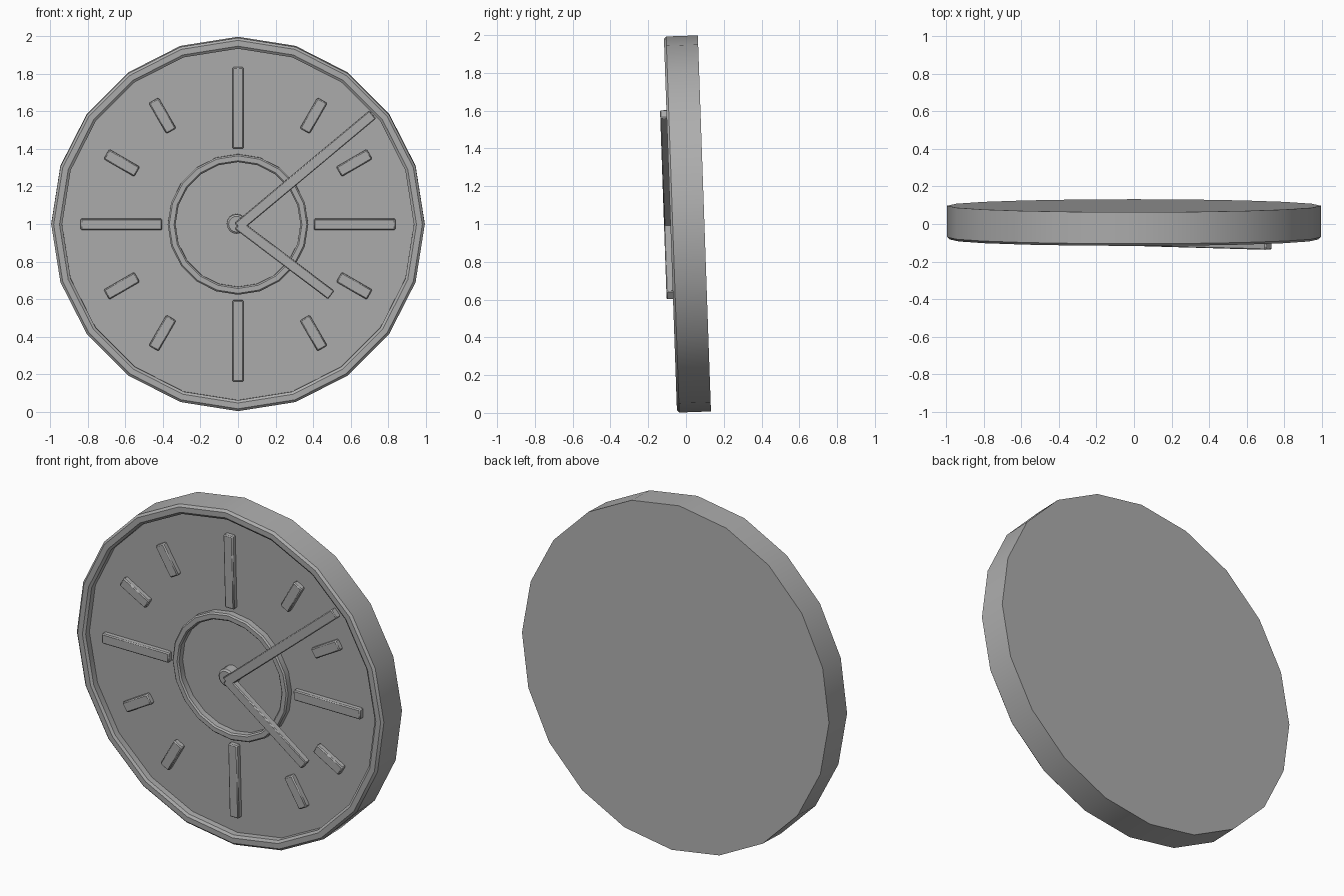
import bpy, bmesh, math
from mathutils import Matrix, Vector

cube = bpy.data.objects.get("Cube")
if cube:
    bpy.data.objects.remove(cube, do_unlink=True)

GREY = (0.42, 0.42, 0.42, 1)
grey = bpy.data.materials.new("plain grey")
grey.diffuse_color = GREY
grey.use_nodes = True
grey.node_tree.nodes["Principled BSDF"].inputs["Base Color"].default_value = GREY

# The whole clock leans slightly forward at the top
LEAN = Matrix.Translation((0, 0.0075, 1.0)) @ Matrix.Rotation(math.radians(2), 4, 'X')
SIDES = 20
FRONT, BACK, FLOOR = -0.09, 0.09, -0.045


def finish(name, bm, bevel=0):
    bmesh.ops.recalc_face_normals(bm, faces=bm.faces)
    mesh = bpy.data.meshes.new(name)
    bm.to_mesh(mesh)
    bm.free()
    mesh.materials.append(grey)
    obj = bpy.data.objects.new(name, mesh)
    bpy.context.collection.objects.link(obj)
    obj.matrix_world = LEAN
    if bevel:
        mod = obj.modifiers.new("edge bevel", 'BEVEL')
        mod.width = bevel
        mod.segments = 1
    bpy.ops.object.select_all(action='DESELECT')
    obj.select_set(True)
    bpy.context.view_layer.objects.active = obj
    bpy.ops.object.shade_smooth_by_angle(angle=math.radians(25))
    return obj


def lathe(name, profile, sides, closed=False, centre=(0, 0)):
    """Turn a (radius, depth) profile around the dial axis, with a corner at the top."""
    bm = bmesh.new()
    rings = []
    for r, y in profile:
        ring = []
        for i in range(sides):
            a = math.tau * i / sides
            ring.append(bm.verts.new((centre[0] + r * math.sin(a), y,
                                      centre[1] + r * math.cos(a))))
        rings.append(ring)
    pairs = list(zip(rings, rings[1:]))
    if closed:
        pairs.append((rings[-1], rings[0]))
    else:
        bm.faces.new(rings[0])
        bm.faces.new(rings[-1])
    for a, b in pairs:
        for i in range(sides):
            j = (i + 1) % sides
            bm.faces.new((a[i], a[j], b[j], b[i]))
    return finish(name, bm)


def bar(name, start, end, width, front, back, bevel):
    """Straight bar lying on the dial between two (x, z) points."""
    a, b = Vector(start), Vector(end)
    mid, run = (a + b) / 2, b - a
    bm = bmesh.new()
    bmesh.ops.create_cube(bm, size=1)
    place = (Matrix.Translation((mid.x, (front + back) / 2, mid.y))
             @ Matrix.Rotation(math.atan2(run.x, run.y), 4, 'Y')
             @ Matrix.Diagonal((width, back - front, run.length, 1)))
    bmesh.ops.transform(bm, matrix=place, verts=bm.verts)
    return finish(name, bm, bevel)


# Case with raised rim and recessed dial
lathe("clock_case", [(0.996, BACK), (0.996, FRONT + 0.012), (0.983, FRONT),
                     (0.952, FRONT), (0.938, FRONT + 0.01),
                     (0.938, FLOOR)], SIDES)

# Raised ring around the middle of the dial
lathe("inner_ring", [(0.375, FLOOR + 0.005), (0.375, FRONT + 0.012), (0.367, FRONT + 0.004),
                     (0.341, FRONT + 0.004), (0.333, FRONT + 0.012),
                     (0.333, FLOOR + 0.005)], SIDES, closed=True)

# Hour markers: long at the quarters, short between them
for hour in range(12):
    angle = math.radians(hour * 30)
    along = Vector((math.sin(angle), math.cos(angle)))
    if hour % 3 == 0:
        mid, half = along * 0.622, along * 0.217
    else:
        near_vertical = hour in (1, 5, 7, 11)
        px, pz = (0.403, 0.58) if near_vertical else (0.62, 0.328)
        mid = Vector((math.copysign(px, along.x), math.copysign(pz, along.y)))
        half = along * 0.094
    bar(f"hour_marker_{hour or 12}", mid - half, mid + half, 0.06,
        FLOOR - 0.03, FLOOR + 0.005, 0.006)

# Hub and hands
lathe("hub", [(0.052, FLOOR + 0.005), (0.052, FRONT - 0.012), (0.042, FRONT - 0.02)],
      16, centre=(-0.008, 0.003))
bar("minute_hand", (0.0, -0.012), (0.718, 0.588), 0.056, FRONT - 0.034, FRONT + 0.006, 0.005)
bar("hour_hand", (0.0, 0.0), (0.497, -0.375), 0.056, FRONT - 0.034, FRONT + 0.006, 0.005)
